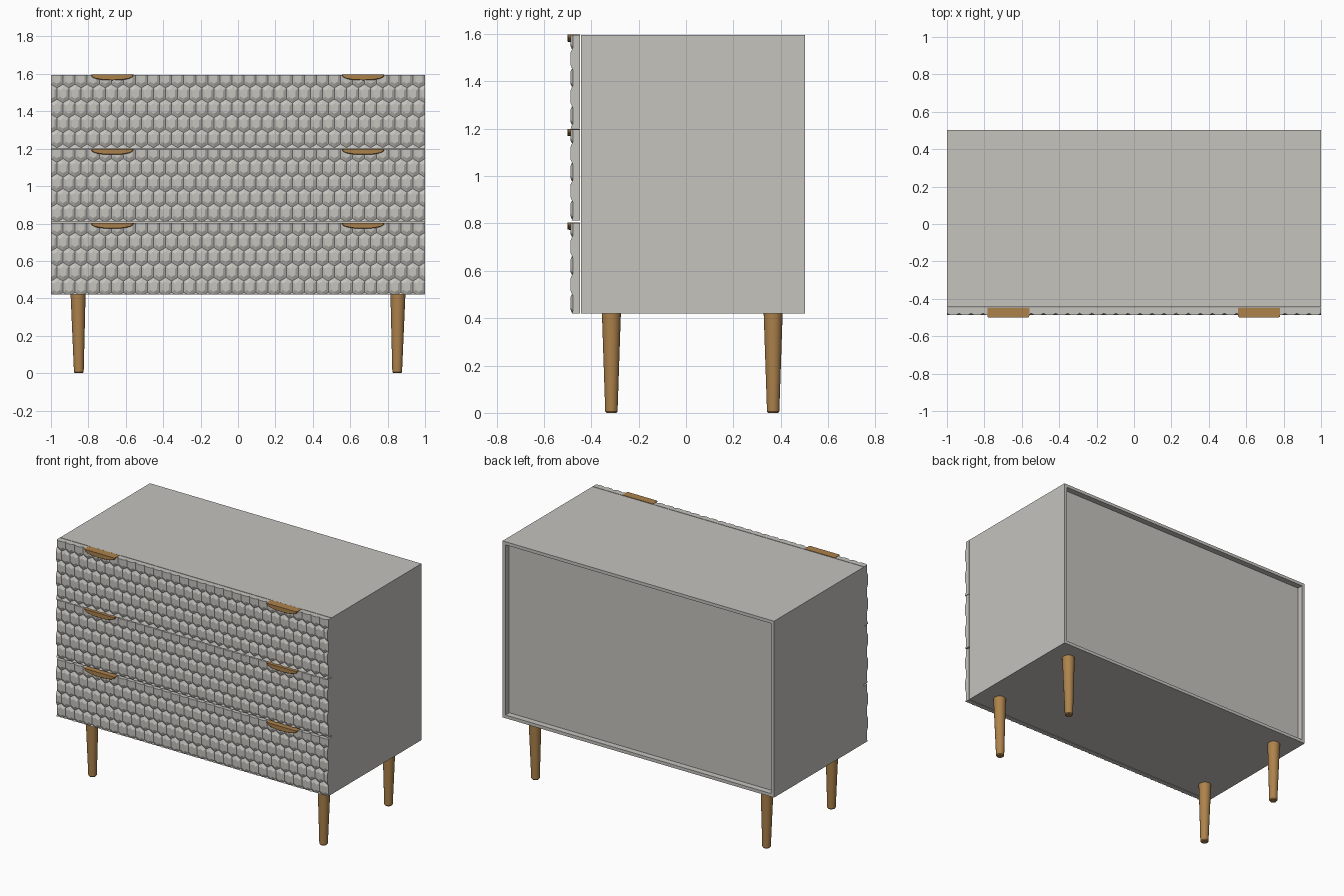
import bpy, bmesh, math
from mathutils import Vector

if "Cube" in bpy.data.objects:
    bpy.data.objects.remove(bpy.data.objects["Cube"])


def material(name, rgb):
    m = bpy.data.materials.new(name)
    m.diffuse_color = (*rgb, 1)
    m.use_nodes = True
    m.node_tree.nodes["Principled BSDF"].inputs["Base Color"].default_value = m.diffuse_color
    return m


GREY = material("warm grey lacquer", (0.56, 0.546, 0.515))
WOOD = material("oak wood", (0.42, 0.225, 0.072))


def finish(bm, name, mat, smooth=False):
    bmesh.ops.recalc_face_normals(bm, faces=bm.faces[:])
    me = bpy.data.meshes.new(name)
    bm.to_mesh(me)
    bm.free()
    me.materials.append(mat)
    ob = bpy.data.objects.new(name, me)
    bpy.context.collection.objects.link(ob)
    if smooth:
        bpy.ops.object.select_all(action='DESELECT')
        ob.select_set(True)
        bpy.context.view_layer.objects.active = ob
        bpy.ops.object.shade_smooth_by_angle(angle=math.radians(35))
    return ob


# cabinet body with a recessed back panel
def cabinet(x, y0, y1, z0, z1, rim=0.03, depth=0.04):
    bm = bmesh.new()
    bmesh.ops.create_cube(bm, size=1)
    for v in bm.verts:
        v.co = Vector((v.co.x * 2 * x,
                       y0 if v.co.y < 0 else y1,
                       z0 if v.co.z < 0 else z1))
    bm.normal_update()
    back = [f for f in bm.faces if f.normal.y > 0.9]
    bmesh.ops.inset_region(bm, faces=back, thickness=rim)
    panel = bmesh.ops.extrude_face_region(bm, geom=back)
    bmesh.ops.delete(bm, geom=back, context='FACES_ONLY')
    for v in [g for g in panel["geom"] if isinstance(g, bmesh.types.BMVert)]:
        v.co.y -= depth
    finish(bm, "cabinet_body", GREY)


cabinet(1.0, -0.443, 0.502, 0.42, 1.595)


# drawer front covered with raised, staggered hexagonal cells
def drawer(name, z0, z1, seam=-0.477, crown=-0.487, back=-0.447):
    w, side, peak = 0.0645, 0.03, 0.02
    pitch = 2 * side + peak
    outline = [(0, side + peak), (w / 2, side), (w / 2, -side),
               (0, -side - peak), (-w / 2, -side), (-w / 2, side)]
    bm = bmesh.new()
    for row in range(-1, 7):
        for col in range(-17, 18):
            cx = (col + 0.5 * (row % 2)) * w
            cz = z1 - 0.02 - row * pitch
            outer = [bm.verts.new((cx + a, seam, cz + b)) for a, b in outline]
            inner = [bm.verts.new((cx + a * .55, crown, cz + b * .55)) for a, b in outline]
            bm.faces.new(inner)
            for i in range(6):
                j = (i + 1) % 6
                bm.faces.new((outer[i], outer[j], inner[j], inner[i]))
    bmesh.ops.remove_doubles(bm, verts=bm.verts[:], dist=1e-4)
    # trim to the drawer rectangle, then add edges and back
    for co, no in (((1, 0, 0), (1, 0, 0)), ((-1, 0, 0), (-1, 0, 0)),
                   ((0, 0, z1), (0, 0, 1)), ((0, 0, z0), (0, 0, -1))):
        geom = bm.verts[:] + bm.edges[:] + bm.faces[:]
        bmesh.ops.bisect_plane(bm, geom=geom, dist=1e-5, plane_co=co, plane_no=no, clear_outer=True)
    rim = [e for e in bm.edges if e.is_boundary]
    ext = bmesh.ops.extrude_edge_only(bm, edges=rim)["geom"]
    for v in ext:
        if isinstance(v, bmesh.types.BMVert):
            v.co.y = back
    bm.faces.new([bm.verts.new((x, back, z)) for x, z in ((-1, z0), (1, z0), (1, z1), (-1, z1))])
    finish(bm, name, GREY)


# half-moon pull let into the top edge of a drawer
def pull(name, cx, top, half=0.1125, drop=0.031, y0=-0.5, y1=-0.447):
    n = 16
    pts = [(-half, 0)]
    for i in range(n + 1):
        a = math.pi * i / n
        c = math.cos(a)
        pts.append((-half * math.copysign(abs(c) ** 0.85, c),
                    -0.004 - (drop - 0.004) * math.sin(a) ** 0.9))
    pts.append((half, 0))
    bm = bmesh.new()
    # rings: back, front shoulder, softened front face
    rings = []
    for y, s in ((y1, 1), (y0 + 0.008, 1), (y0 + 0.002, 0.97), (y0, 0.92)):
        rings.append([bm.verts.new((cx + x * s, y, top + z * s)) for x, z in pts])
    for a, b in zip(rings, rings[1:]):
        for i in range(len(pts)):
            j = (i + 1) % len(pts)
            bm.faces.new((a[i], a[j], b[j], b[i]))
    bm.faces.new(rings[0])
    bm.faces.new(rings[-1])
    bmesh.ops.remove_doubles(bm, verts=bm.verts[:], dist=1e-5)
    finish(bm, name, WOOD, smooth=True)


for label, z0, z1 in (("bottom", 0.42, 0.802), ("middle", 0.812, 1.197), ("top", 1.201, 1.595)):
    drawer(label + "_drawer_front", z0, z1)
    for side, cx in (("left", -0.672), ("right", 0.669)):
        pull(f"{label}_{side}_pull", cx, z1 + 0.002)


# tapered round legs
def leg(name, x, y):
    n = 24
    sx = math.copysign(1, x)
    bm = bmesh.new()
    rings = []
    for z, r, dx in ((0, 0.021, -0.004), (0.006, 0.026, -0.004), (0.42, 0.04, 0)):
        rings.append([bm.verts.new((x + sx * dx + r * math.cos(2 * math.pi * i / n),
                                    y + r * math.sin(2 * math.pi * i / n), z)) for i in range(n)])
    for a, b in zip(rings, rings[1:]):
        for i in range(n):
            j = (i + 1) % n
            bm.faces.new((a[i], a[j], b[j], b[i]))
    bm.faces.new(rings[0])
    bm.faces.new(rings[-1])
    finish(bm, name, WOOD, smooth=True)


for yname, y in (("front", -0.315), ("back", 0.368)):
    for xname, x in (("left", -0.855), ("right", 0.855)):
        leg(f"{yname}_{xname}_leg", x, y)
